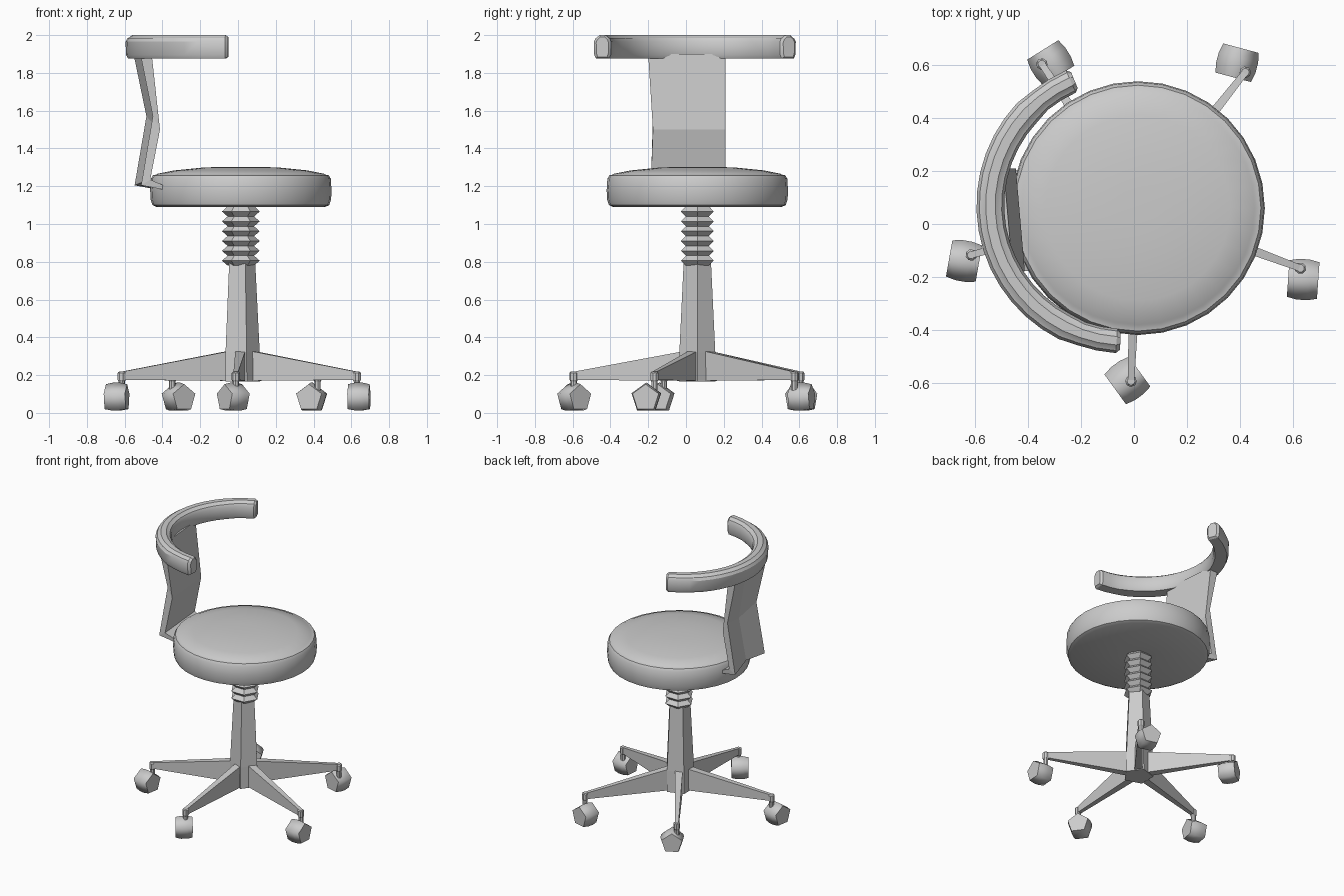
import bpy, math
from mathutils import Vector, Matrix

if "Cube" in bpy.data.objects:
    bpy.data.objects.remove(bpy.data.objects["Cube"])

CX, CY = 0.015, 0.06          # axis of the column and seat


def loft(name, rings, smooth=None):
    """Skin a list of equal-length point rings and cap both ends."""
    n = len(rings[0])
    verts = [tuple(p) for r in rings for p in r]
    faces = [(i * n + j, i * n + (j + 1) % n, (i + 1) * n + (j + 1) % n, (i + 1) * n + j)
             for i in range(len(rings) - 1) for j in range(n)]
    faces.append(tuple(reversed(range(n))))
    faces.append(tuple(range(len(verts) - n, len(verts))))
    me = bpy.data.meshes.new(name)
    me.from_pydata(verts, [], faces)
    ob = bpy.data.objects.new(name, me)
    bpy.context.collection.objects.link(ob)
    bpy.ops.object.select_all(action='DESELECT')
    ob.select_set(True)
    bpy.context.view_layer.objects.active = ob
    bpy.ops.object.mode_set(mode='EDIT')
    bpy.ops.mesh.select_all(action='SELECT')
    bpy.ops.mesh.normals_make_consistent(inside=False)
    bpy.ops.object.mode_set(mode='OBJECT')
    if smooth:
        bpy.ops.object.shade_smooth_by_angle(angle=math.radians(smooth))
    return ob


def circle(r, z, n, start=0.0):
    return [Vector((r * math.cos(start + math.tau * i / n),
                    r * math.sin(start + math.tau * i / n), z)) for i in range(n)]


def lathe(name, profile, n, matrix, smooth=None, start=0.0):
    return loft(name, [[matrix @ p for p in circle(r, z, n, start)] for r, z in profile], smooth)


axis = Matrix.Translation((CX, CY, 0))

# Seat cushion with a seam around the domed top
lathe("seat", [(0.1, 1.09), (0.445, 1.09), (0.468, 1.1), (0.478, 1.13), (0.48, 1.18),
               (0.476, 1.24), (0.465, 1.258), (0.445, 1.262), (0.44, 1.266), (0.35, 1.284),
               (0.2, 1.299), (0.08, 1.303)], 32, axis, 30)

# Tapered five-sided column
lathe("column", [(0.102, 0.165), (0.1, 0.32), (0.076, 0.8)], 5, axis)

# Bellows under the seat
bellows = []
for i in range(6):
    z = 0.78 + i * 0.052
    bellows += [(0.07, z), (0.1, z + 0.026)]
lathe("bellows", bellows + [(0.07, 1.095)], 6, axis)

# Five legs, each with a caster: (wheel x, wheel y, axle angle)
casters = [(0.39, 0.61, 75), (0.64, -0.21, -4), (-0.025, -0.592, 36),
           (-0.643, -0.14, -10), (-0.315, 0.61, -58)]
for i, (wx, wy, axle) in enumerate(casters):
    a = math.radians(51.7 - 72 * i)
    m = axis @ Matrix.Rotation(a, 4, 'Z')

    # Leg: a tall wedge thinning outward
    sections = [(0.04, 0.027, 0.17, 0.33), (0.09, 0.026, 0.17, 0.323), (0.672, 0.012, 0.175, 0.215)]
    loft(f"leg_{i + 1}", [[m @ Vector((r, s * w, z)) for s, z in
                           ((-1, lo), (1, lo), (1, hi), (-1, hi))]
                          for r, w, lo, hi in sections])

    # Caster stem
    stem = m @ Matrix.Translation((0.655, 0, 0))
    lathe(f"caster_stem_{i + 1}", [(0.017, 0.09), (0.017, 0.165), (0.022, 0.175),
                                   (0.022, 0.212), (0.015, 0.219)], 8, stem)

    # Barrel-shaped five-sided wheel
    wheel = (Matrix.Translation((wx, wy, 0.079)) @ Matrix.Rotation(math.radians(axle), 4, 'Z')
             @ Matrix.Rotation(math.radians(90), 4, 'Y'))
    lathe(f"caster_wheel_{i + 1}", [(0.073, -0.057), (0.081, -0.02), (0.081, 0.02), (0.073, 0.057)],
          5, wheel, 75, start=math.pi)

# Curved backrest pad swept around the seat
section = [(-0.05, 1.895), (-0.04, 1.876), (0.04, 1.876), (0.05, 1.895), (0.053, 1.965),
           (0.042, 1.984), (0.036, 1.986), (0.018, 2.0), (-0.018, 2.0), (-0.036, 1.986),
           (-0.042, 1.984), (-0.052, 1.965)]
rings = []
steps = 20
for k in range(-1, steps + 2):
    t = min(max(k, 0), steps) / steps
    ang = math.radians(114 + 152 * t)
    squeeze = 0.88
    if k in (-1, steps + 1):                      # rounded ends
        ang += math.radians(1.6 if k > 0 else -1.6)
        squeeze = 0.62
    elif 2 < k < steps - 2:
        squeeze = 1.0
    rings.append([Vector((-0.03 + (0.513 + d * squeeze) * math.cos(ang),
                          0.07 + (0.513 + d * squeeze) * math.sin(ang),
                          1.938 + (z - 1.938) * (0.85 if squeeze < 0.7 else 1))) for d, z in section])
loft("backrest_pad", rings, 30)

# Bent back support, grooved along its rear: (inner x, inner z, outer x, outer z, y low, y high)
turn = math.tan(math.radians(5))
rings = []
for xi, zi, xo, zo, y0, y1 in [(-0.475, 1.9, -0.535, 1.9, -0.2, 0.21),
                               (-0.43, 1.5, -0.468, 1.57, -0.175, 0.21),
                               (-0.482, 1.235, -0.53, 1.205, -0.185, 0.21),
                               (-0.4, 1.2, -0.4, 1.18, -0.175, 0.2)]:
    ym = (y0 + y1) / 2
    pts = [(xi, y0, zi), (xi, y1, zi), (xo, y1, zo),
           (xo * 0.35 + xi * 0.65, ym, zo * 0.35 + zi * 0.65), (xo, y0, zo)]
    rings.append([Vector((x - (y - ym) * turn, y, z)) for x, y, z in pts])
loft("back_support", rings)
